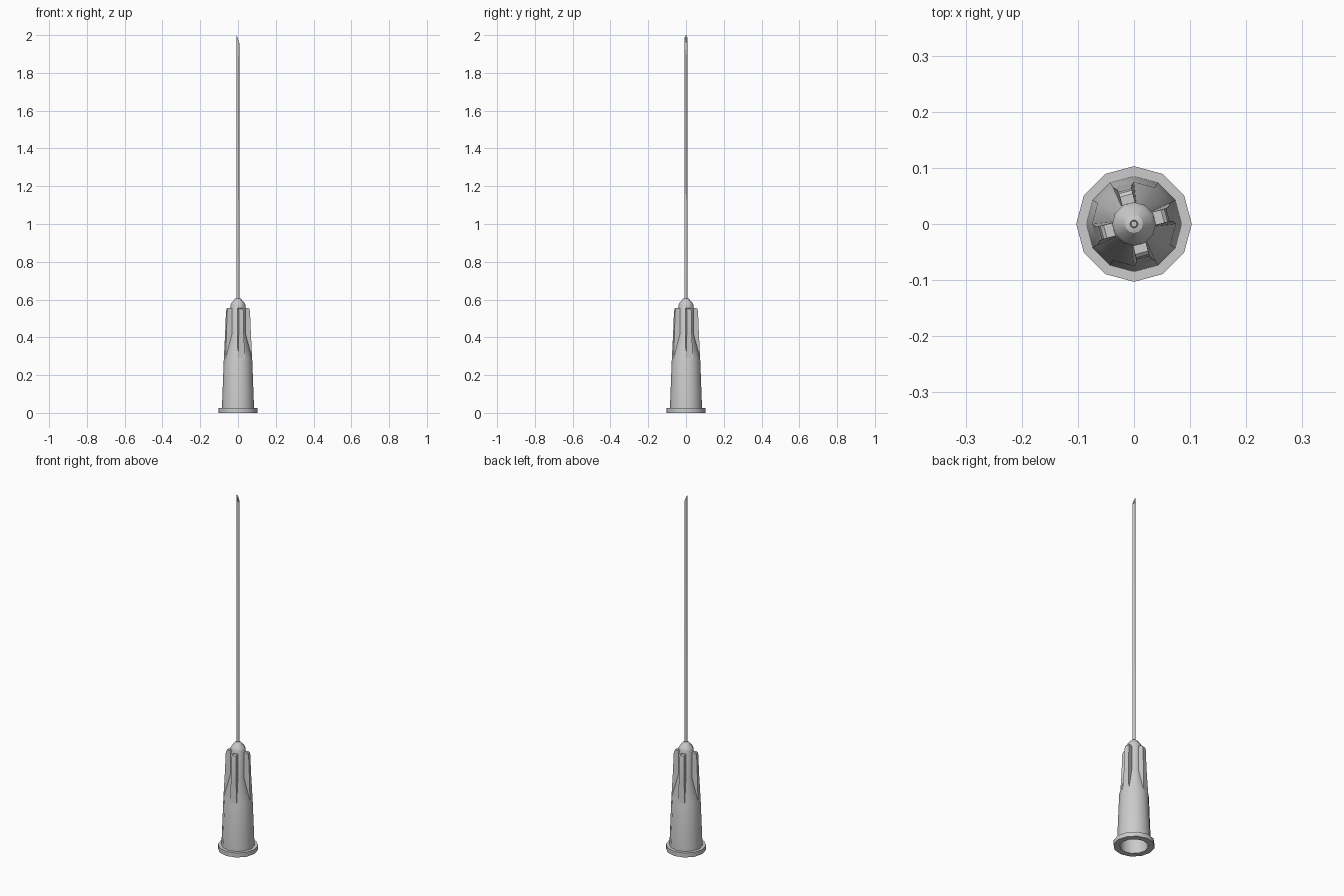
import bpy, bmesh, math

if "Cube" in bpy.data.objects:
    bpy.data.objects.remove(bpy.data.objects["Cube"])

N = 12


def ring(bm, r, zfunc):
    vs = []
    for i in range(N):
        a = 2 * math.pi * i / N
        x, y = r * math.cos(a), r * math.sin(a)
        vs.append(bm.verts.new((x, y, zfunc(x))))
    return vs


def bridge(bm, a, b):
    n = len(a)
    for i in range(n):
        j = (i + 1) % n
        bm.faces.new((a[i], a[j], b[j], b[i]))


def finish(name, bm, angle):
    bmesh.ops.recalc_face_normals(bm, faces=bm.faces)
    me = bpy.data.meshes.new(name)
    bm.to_mesh(me)
    bm.free()
    ob = bpy.data.objects.new(name, me)
    bpy.context.collection.objects.link(ob)
    bpy.ops.object.select_all(action='DESELECT')
    ob.select_set(True)
    bpy.context.view_layer.objects.active = ob
    bpy.ops.object.shade_smooth_by_angle(angle=math.radians(angle))
    return ob


def lathe(name, profile, angle=31):
    """Stack of rings from (radius, z) points, closed at both ends."""
    bm = bmesh.new()
    rings = [ring(bm, r, lambda x, z=z: z) for r, z in profile]
    for a, b in zip(rings, rings[1:]):
        bridge(bm, a, b)
    bm.faces.new(rings[0])
    bm.faces.new(rings[-1])
    return finish(name, bm, angle)


# Hub: tapered socket, flange, body, recessed core and domed nose
lathe("hub", [
    (0.056, 0.29), (0.071, 0.0), (0.103, 0.0), (0.103, 0.025),
    (0.085, 0.025), (0.075, 0.29), (0.040, 0.42), (0.039, 0.572),
    (0.034, 0.582), (0.016, 0.604), (0.007, 0.607)])

# Four ribs flaring into alternate facets of the body: (z, half width, outer radius)
stations = [(0.288, 0.0194, 0.0725), (0.42, 0.0135, 0.0670),
            (0.538, 0.0125, 0.0625), (0.551, 0.0122, 0.0590), (0.556, 0.0120, 0.0530)]
for k in range(4):
    bm = bmesh.new()
    loops = []
    for z, w, r in stations:
        inner = 0.030
        loops.append([bm.verts.new(p) for p in
                      ((inner, -w, z), (r, -w, z), (r, w, z), (inner, w, z))])
    for a, b in zip(loops, loops[1:]):
        bridge(bm, a, b)
    bm.faces.new(loops[0])
    bm.faces.new(loops[-1])
    rib = finish("rib_%d" % (k + 1), bm, 31)
    rib.rotation_euler.z = math.radians(15 + 90 * k)

# Needle: thin tube with a slanted hollow tip, the point on the -x side
R, RI = 0.0078, 0.005
tip = lambda x: 1.978 - x * 0.022 / R
bm = bmesh.new()
rings = [ring(bm, R, lambda x: 0.59), ring(bm, R, tip),
         ring(bm, RI, tip), ring(bm, RI, lambda x: 1.90)]
for a, b in zip(rings, rings[1:]):
    bridge(bm, a, b)
bm.faces.new(rings[0])
bm.faces.new(rings[-1])
finish("needle", bm, 31)
